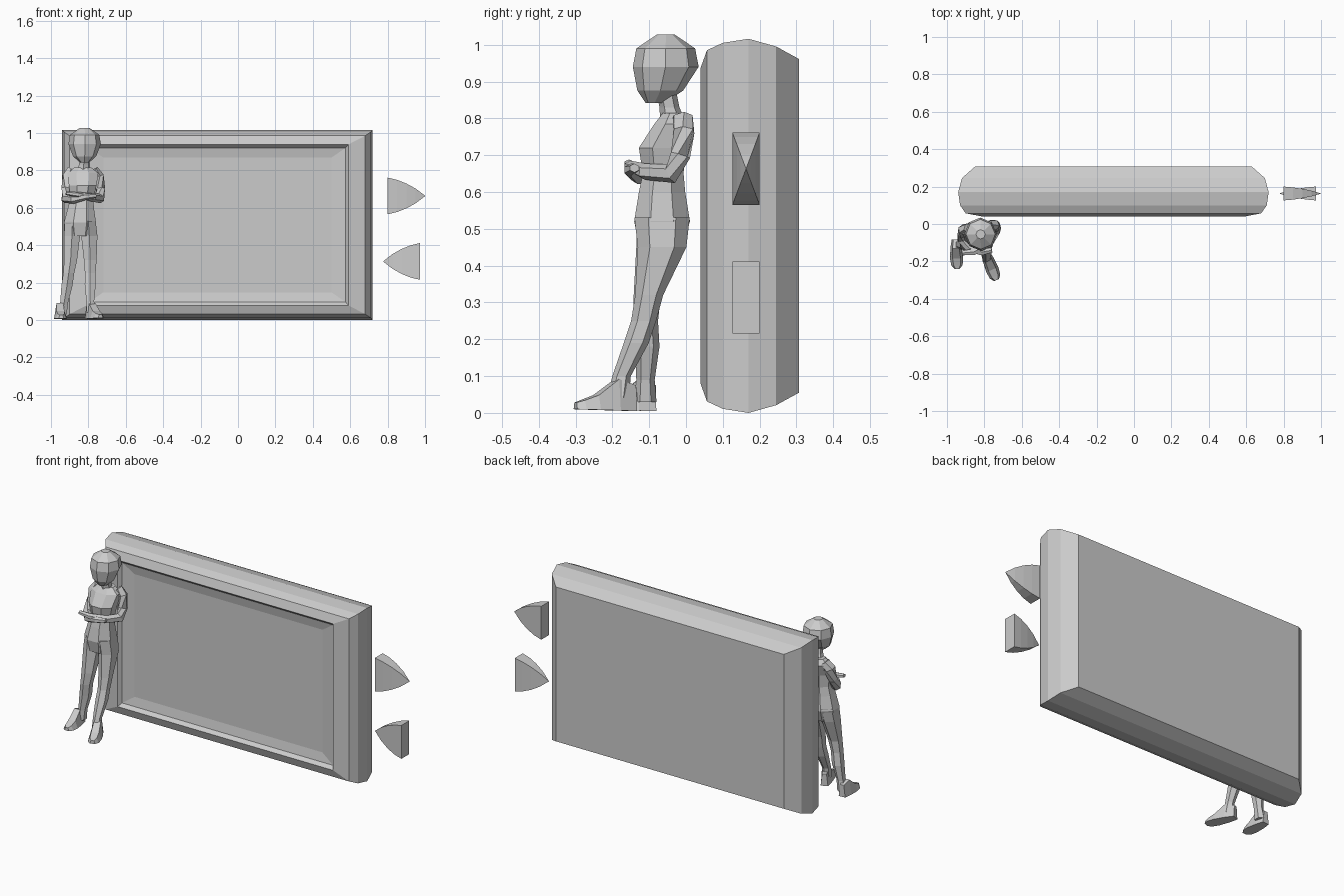
import bpy, bmesh, math
from mathutils import Vector

grey = bpy.data.materials.new("light grey")
grey.diffuse_color = (0.6, 0.6, 0.6, 1)


def loft(name, rings, cap_start=True, cap_end=True):
    """Skin a list of equal-length point rings into one closed object."""
    bm = bmesh.new()
    vs = [[bm.verts.new(p) for p in r] for r in rings]
    n = len(rings[0])
    for a, b in zip(vs, vs[1:]):
        for i in range(n):
            j = (i + 1) % n
            bm.faces.new((a[i], a[j], b[j], b[i]))
    if cap_start:
        bm.faces.new(vs[0][::-1])
    if cap_end:
        bm.faces.new(vs[-1])
    bmesh.ops.remove_doubles(bm, verts=bm.verts, dist=1e-5)
    bmesh.ops.recalc_face_normals(bm, faces=bm.faces)
    me = bpy.data.meshes.new(name)
    bm.to_mesh(me)
    bm.free()
    me.materials.append(grey)
    ob = bpy.data.objects.new(name, me)
    bpy.context.collection.objects.link(ob)
    return ob


def ellipse(c, u, v, n, phase=0.5):
    """Ring of n points around c, spanned by the half axes u and v."""
    c, u, v = Vector(c), Vector(u), Vector(v)
    return [c + u * math.cos(t) + v * math.sin(t)
            for t in (2 * math.pi * (i + phase) / n for i in range(n))]


def body(name, sections, n=8, turn=0.0):
    """Stack of horizontal ellipses: (x, y, z, half width, half depth)."""
    ca, sa = math.cos(turn), math.sin(turn)
    return loft(name, [ellipse((x, y, z), (rx * ca, rx * sa, 0), (-ry * sa, ry * ca, 0), n)
                       for x, y, z, rx, ry in sections])


def limb(name, points, n=6):
    """Tube along a path of (x, y, z, half width, half height)."""
    rings = []
    for i, (x, y, z, w, h) in enumerate(points):
        a = Vector(points[max(i - 1, 0)][:3])
        b = Vector(points[min(i + 1, len(points) - 1)][:3])
        d = (b - a).normalized()
        side = d.cross(Vector((0, 0, 1))).normalized()
        rings.append(ellipse((x, y, z), side * w, side.cross(d) * h, n))
    return loft(name, rings)


# Rounded panel with a raised front lip: (half width, half height, y)
CX, CZ = -0.11, 0.508
profile = [(0.74, 0.453, 0.307), (0.81, 0.487, 0.245), (0.83, 0.508, 0.17),
           (0.82, 0.497, 0.10), (0.79, 0.477, 0.057), (0.70, 0.43, 0.04),
           (0.685, 0.412, 0.06), (0.61, 0.36, 0.07)]
loft("framed_panel", [[(CX + sx * w, y, CZ + sz * h)
                       for sx, sz in ((-1, -1), (1, -1), (1, 1), (-1, 1))]
                      for w, h, y in profile])


# Bulged arrow wedges beside the panel
def arrow(name, x0, x1, z):
    rings = []
    for t, s in ((0, 1), (0.25, 0.88), (0.5, 0.68), (0.75, 0.4), (1, 0.015)):
        x = x0 + (x1 - x0) * t
        rings.append([(x, 0.163 + a * 0.037 * s, z + b * 0.098 * s)
                      for a, b in ((-1, -1), (1, -1), (1, 1), (-1, 1))])
    loft(name, rings)


arrow("arrow_right", 0.80, 1.0, 0.663)
arrow("arrow_left", 0.972, 0.777, 0.313)

# Leaning figure: head, neck and torso
body("head", [(-0.82, -0.085, 0.842, 0.025, 0.025), (-0.82, -0.07, 0.875, 0.062, 0.062),
              (-0.82, -0.055, 0.94, 0.086, 0.09), (-0.82, -0.055, 0.99, 0.078, 0.08),
              (-0.82, -0.055, 1.027, 0.025, 0.025)], turn=0.4)
body("neck", [(-0.83, -0.035, 0.79, 0.04, 0.035), (-0.825, -0.045, 0.83, 0.029, 0.027),
              (-0.82, -0.055, 0.88, 0.027, 0.027)], 6)
body("torso", [(-0.845, -0.07, 0.45, 0.075, 0.06), (-0.845, -0.065, 0.52, 0.093, 0.082),
               (-0.84, -0.065, 0.60, 0.075, 0.068), (-0.835, -0.062, 0.65, 0.067, 0.06),
               (-0.83, -0.065, 0.72, 0.08, 0.068), (-0.83, -0.035, 0.785, 0.09, 0.055),
               (-0.83, -0.03, 0.815, 0.05, 0.035)])

# Legs, the right one crossing forward
body("left_leg", [(-0.885, -0.065, 0.53, 0.045, 0.07), (-0.888, -0.075, 0.45, 0.05, 0.06),
                  (-0.895, -0.105, 0.32, 0.04, 0.037), (-0.905, -0.11, 0.25, 0.034, 0.034),
                  (-0.915, -0.105, 0.18, 0.034, 0.033), (-0.93, -0.11, 0.09, 0.024, 0.025),
                  (-0.94, -0.11, 0.03, 0.028, 0.03)], 6)
body("right_leg", [(-0.80, -0.065, 0.53, 0.045, 0.075), (-0.795, -0.065, 0.45, 0.05, 0.066),
                   (-0.79, -0.10, 0.32, 0.039, 0.038), (-0.79, -0.115, 0.25, 0.033, 0.034),
                   (-0.79, -0.135, 0.19, 0.034, 0.034), (-0.79, -0.175, 0.10, 0.024, 0.025),
                   (-0.785, -0.185, 0.04, 0.028, 0.03)], 6)


# Feet: wedge from heel to toe
def foot(name, heel, toe):
    h, t = Vector(heel), Vector(toe)
    d = (t - h).normalized()
    side = Vector((-d.y, d.x, 0))
    rings = []
    for f, w, top in ((0, 0.02, 0.07), (0.3, 0.03, 0.085), (0.65, 0.035, 0.04),
                      (0.88, 0.03, 0.025), (1, 0.014, 0.018)):
        p = h + (t - h) * f
        rings.append([p - side * w, p + side * w, p + side * w * 0.6 + Vector((0, 0, top)),
                      p - side * w * 0.6 + Vector((0, 0, top))])
    loft(name, rings)


foot("left_foot", (-0.955, -0.082, 0.005), (-0.945, -0.24, 0.008))
foot("right_foot", (-0.80, -0.14, 0.005), (-0.735, -0.30, 0.01))

# Crossed arms
limb("left_arm", [(-0.885, -0.025, 0.80, 0.03, 0.03), (-0.91, -0.03, 0.765, 0.03, 0.034),
                  (-0.92, -0.05, 0.70, 0.025, 0.028), (-0.92, -0.08, 0.65, 0.027, 0.028),
                  (-0.88, -0.13, 0.645, 0.026, 0.024), (-0.81, -0.15, 0.66, 0.02, 0.017),
                  (-0.76, -0.14, 0.665, 0.014, 0.012)])
limb("right_arm", [(-0.775, -0.01, 0.80, 0.03, 0.03), (-0.75, -0.005, 0.765, 0.03, 0.034),
                   (-0.735, -0.015, 0.70, 0.025, 0.028), (-0.74, -0.04, 0.65, 0.027, 0.028),
                   (-0.78, -0.11, 0.655, 0.026, 0.022), (-0.86, -0.15, 0.67, 0.02, 0.015),
                   (-0.92, -0.155, 0.678, 0.014, 0.01)])
